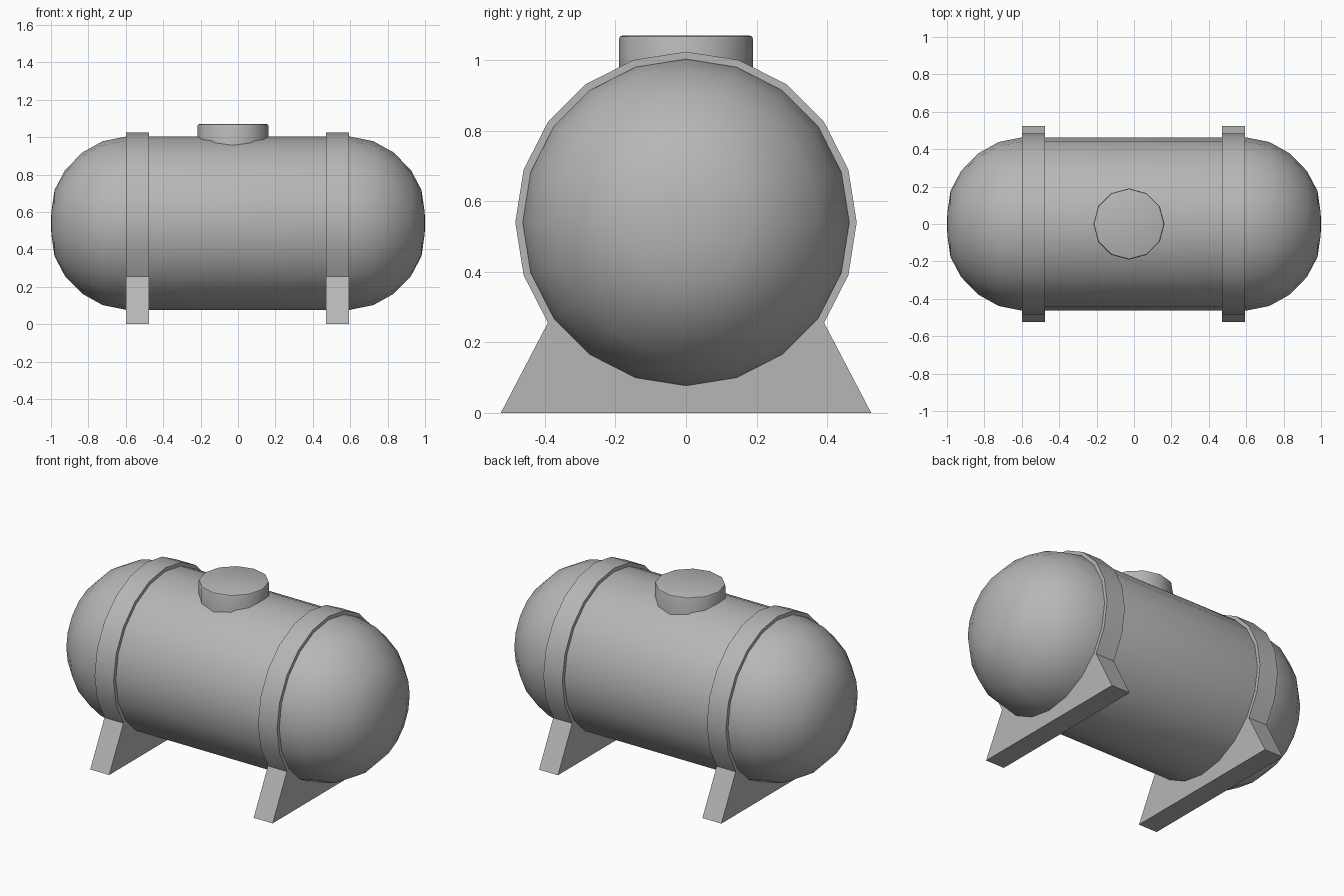
import bpy, bmesh, math
from mathutils import Matrix, Vector

cube = bpy.data.objects.get("Cube")
if cube:
    bpy.data.objects.remove(cube, do_unlink=True)

SIDES = 20
AXIS_Z = 0.54
TANK_R = 0.463
BAND_R = 0.484

metal = bpy.data.materials.new("grey_metal")
metal.use_nodes = True
GREY = (0.47, 0.47, 0.47, 1)
metal.diffuse_color = GREY
metal.node_tree.nodes["Principled BSDF"].inputs["Base Color"].default_value = GREY


def finish(name, bm):
    """Turn a bmesh into a smooth-shaded object with crisp edges."""
    bmesh.ops.recalc_face_normals(bm, faces=bm.faces[:])
    mesh = bpy.data.meshes.new(name)
    bm.to_mesh(mesh)
    bm.free()
    mesh.materials.append(metal)
    obj = bpy.data.objects.new(name, mesh)
    bpy.context.collection.objects.link(obj)
    bpy.ops.object.select_all(action="DESELECT")
    obj.select_set(True)
    bpy.context.view_layer.objects.active = obj
    bpy.ops.object.shade_smooth_by_angle(angle=math.radians(35))
    return obj


# Tank: domed profile (x, radius), mirrored and spun about the x axis
dome = [(1.0, 0), (0.998, 0.06), (0.981, 0.177), (0.925, 0.283),
        (0.832, 0.378), (0.724, 0.438), (0.6, TANK_R)]
profile = dome + [(-x, r) for x, r in reversed(dome)]
bm = bmesh.new()
verts = [bm.verts.new((x, 0, AXIS_Z + r)) for x, r in profile]
edges = [bm.edges.new(pair) for pair in zip(verts, verts[1:])]
bmesh.ops.spin(bm, geom=verts + edges, cent=(0, 0, AXIS_Z), axis=(1, 0, 0),
               angle=math.tau, steps=SIDES, use_merge=False)
bmesh.ops.remove_doubles(bm, verts=bm.verts[:], dist=0.0005)
finish("tank", bm)


# Saddles: strap around the tank flaring into a wide foot
def saddle(name, x0, width):
    bm = bmesh.new()
    outline = [(-0.525, 0), (0.525, 0)]
    for i in range(-2, 13):
        a = math.tau * i / SIDES
        outline.append((BAND_R * math.cos(a), AXIS_Z + BAND_R * math.sin(a)))
    face = bm.faces.new([bm.verts.new((x0, y, z)) for y, z in outline])
    new = bmesh.ops.extrude_face_region(bm, geom=[face])["geom"]
    moved = [v for v in new if isinstance(v, bmesh.types.BMVert)]
    bmesh.ops.translate(bm, verts=moved, vec=Vector((width, 0, 0)))
    finish(name, bm)


saddle("right_saddle", -0.599, 0.124)
saddle("left_saddle", 0.47, 0.124)

# Hatch: twelve-sided cap with a softened rim
bm = bmesh.new()
bmesh.ops.create_cone(bm, cap_ends=True, segments=12, radius1=0.19, radius2=0.19,
                      depth=0.17, matrix=Matrix.Translation((-0.027, 0, 0.985)))
rim = [e for e in bm.edges if all(v.co.z > 1.05 for v in e.verts)]
bmesh.ops.bevel(bm, geom=rim, offset=0.01, segments=2, profile=0.5, affect="EDGES")
finish("hatch", bm)
